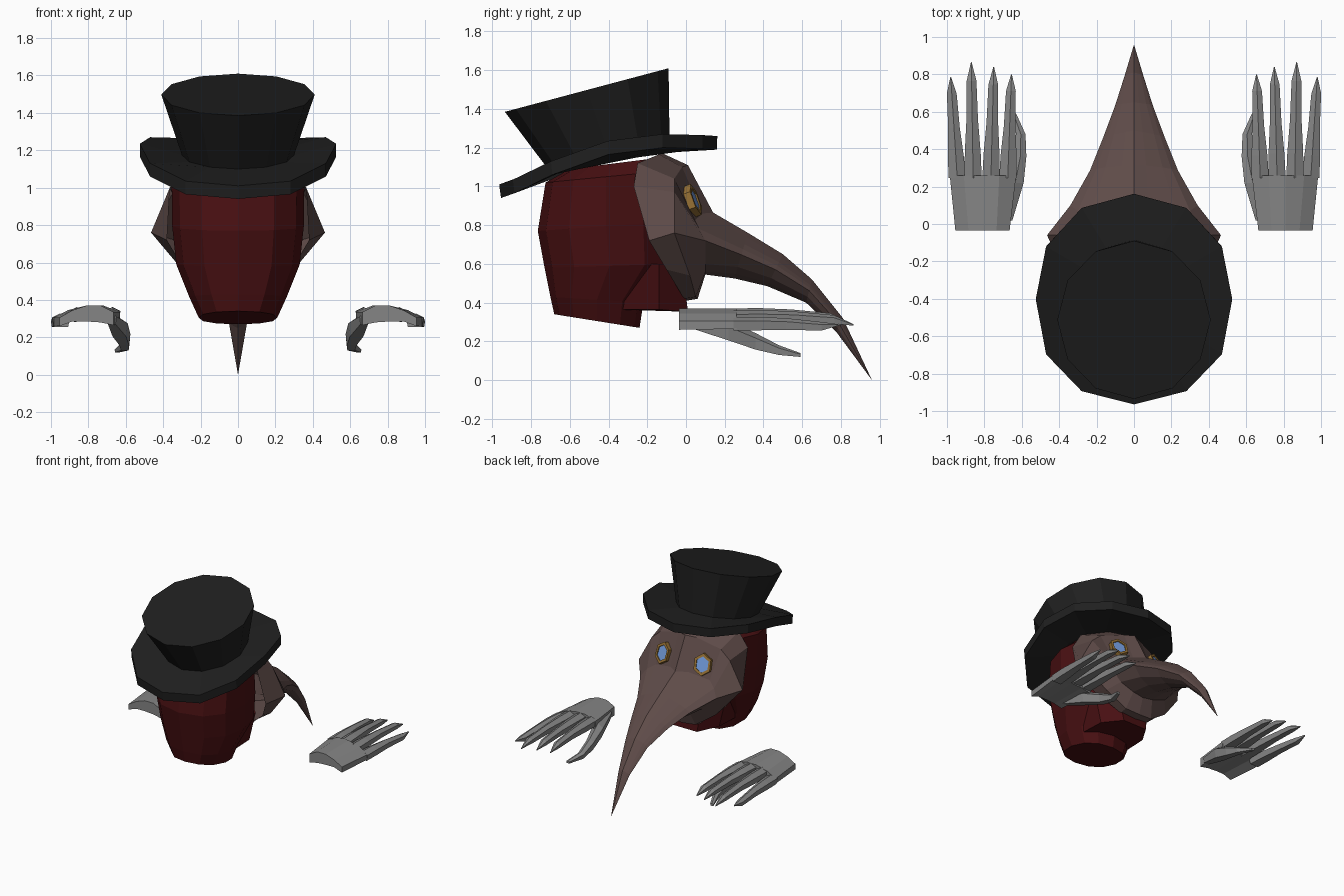
import bpy, bmesh, math
from mathutils import Vector

if "Cube" in bpy.data.objects:
    bpy.data.objects.remove(bpy.data.objects["Cube"])


def material(name, col):
    m = bpy.data.materials.new(name)
    m.diffuse_color = (*col, 1)
    m.use_nodes = True
    m.node_tree.nodes["Principled BSDF"].inputs["Base Color"].default_value = m.diffuse_color
    return m


BLACK = material("black felt", (0.014, 0.014, 0.014))
RED = material("dark red cloth", (0.065, 0.005, 0.006))
BROWN = material("brown leather", (0.115, 0.072, 0.067))
GREY = material("grey glove", (0.235, 0.235, 0.235))
GOLD = material("brass", (0.30, 0.16, 0.035))
BLUE = material("blue glass", (0.17, 0.33, 0.72))


def loft(name, rings, mat, closed=True, caps=(True, True), mirror=False):
    """Skin a list of equal-length point rings."""
    bm = bmesh.new()
    vs = [[bm.verts.new(p) for p in r] for r in rings]
    n = len(rings[0])
    for a, b in zip(vs, vs[1:]):
        for i in range(n if closed else n - 1):
            j = (i + 1) % n
            bm.faces.new((a[i], a[j], b[j], b[i]))
    if caps[0]:
        bm.faces.new(vs[0])
    if caps[1]:
        bm.faces.new(vs[-1])
    bmesh.ops.remove_doubles(bm, verts=bm.verts, dist=0.0005)
    bmesh.ops.recalc_face_normals(bm, faces=bm.faces)
    me = bpy.data.meshes.new(name)
    bm.to_mesh(me)
    bm.free()
    me.materials.append(mat)
    ob = bpy.data.objects.new(name, me)
    bpy.context.collection.objects.link(ob)
    if mirror:
        mod = ob.modifiers.new("mirror", 'MIRROR')
        mod.merge_threshold = 0.002
    return ob


def tilted_ring(yb, yf, hw, zb, zf, n=12, power=1.0):
    """Oval ring running from back (yb, zb) to front (yf, zf)."""
    pts = []
    for i in range(n):
        a = 2 * math.pi * i / n
        s, c = math.sin(a), -math.cos(a)
        s = math.copysign(abs(s) ** power, s)
        c = math.copysign(abs(c) ** power, c)
        t = (c + 1) / 2
        pts.append((hw * s, yb + (yf - yb) * t, zb + (zf - zb) * t))
    return pts


# hat: curled brim and flared, leaning crown
BRIM = [(0, -.955, .94), (.28, -.885, .965), (.47, -.69, 1.06), (.525, -.4, 1.165),
        (.47, -.12, 1.20), (.28, .085, 1.195), (0, .16, 1.19)]
under = BRIM + [(-x, y, z) for x, y, z in BRIM[-2:0:-1]]
over = [(x, y * 1.01, z + .07) for x, y, z in under]
loft("top_hat", [tilted_ring(-.70, -.10, .29, 1.06, 1.18), under, over,
                 tilted_ring(-.72, -.085, .30, 1.10, 1.25),
                 tilted_ring(-.935, -.09, .41, 1.385, 1.61)], BLACK)

# hood over the back of the head
loft("hood", [tilted_ring(*r, power=.88) for r in (
    (-.60, -.12, .27, 1.09, 1.15), (-.725, -.10, .355, 1.02, 1.08),
    (-.765, -.06, .352, .77, .82), (-.73, -.06, .33, .58, .60),
    (-.70, -.22, .26, .43, .40), (-.68, -.24, .21, .34, .27))], RED)

# jaw under the mask
loft("jaw", [[(-w, yb, z), (w, yb, z), (w * .95, ym, z), (w * .5, yf, z - d),
              (-w * .5, yf, z - d), (-w * .95, ym, z)]
             for w, yb, ym, yf, z, d in ((.27, -.4, -.14, -.02, .60, 0),
                                         (.21, -.38, -.14, .01, .365, .012))], RED)

# mask: face sections, then beak sections narrowing to the tip
mask = [
    [(0, -.12, 1.17), (.12, -.14, 1.165), (.30, -.25, 1.12), (.365, -.27, 1.0),
     (.38, -.19, .72), (.29, -.10, .57), (.12, -.01, .42), (0, 0, .41)],
    [(0, .01, 1.11), (.08, -.02, 1.10), (.27, -.06, 1.04), (.35, -.06, .97),
     (.465, -.06, .76), (.28, .02, .54), (.12, .05, .43), (0, .06, .42)],
    [(0, .14, .865), (.08, .085, .86), (.24, .04, .82), (.30, .07, .78),
     (.34, .10, .72), (.21, .10, .60), (.09, .10, .56), (0, .10, .545)]]
SPREAD = ((0, 0), (.10, .28), (.25, .65), (.36, .85), (.48, 1), (.75, .7), (.9, .35), (1, 0))
for yt, zt, yb, zb, w in ((.32, .76, .25, .525, .235), (.50, .65, .42, .485, .165),
                          (.65, .52, .62, .40, .10), (.81, .32, .775, .25, .05),
                          (.96, 0, .96, 0, 0)):
    mask.append([(w * f, yt + (yb - yt) * t, zt + (zb - zt) * t) for t, f in SPREAD])
loft("beaked_mask", mask, BROWN, closed=False, caps=(False, False), mirror=True)

# eyepieces: hexagonal brass rims with glass
NORMAL = Vector((.27, 1, .38)).normalized()
SIDE = NORMAL.cross(Vector((0, 0, 1))).normalized()
UP = SIDE.cross(NORMAL)
EYE = Vector((.175, .030, .925))


def hexagon(r, depth):
    return [EYE + NORMAL * depth + r * (SIDE * (.85 * math.sin(i * math.pi / 3))
            + UP * math.cos(i * math.pi / 3)) for i in range(6)]


loft("eye_rim", [hexagon(r, d) for r, d in ((.085, -.02), (.085, .024), (.062, .024), (.062, .0))],
     GOLD, caps=(False, False), mirror=True)
loft("eye_lens", [hexagon(.064, .008), hexagon(.064, .016)], BLUE, mirror=True)

# gloved hands: arched palm, four fingers, thumb
WRIST_X = (.665, .735, .81, .885, .955)
KNUCKLE_X = (.63, .72, .81, .91, .985)
TOP_Z = (.335, .37, .37, .345, .305)
LOW_Z = (.265, .28, .285, .285, .26)


def palm_ring(xs, y, squash=1.0):
    top = [(x, y, z) for x, z in zip(xs, TOP_Z)]
    low = [(x, y, t + (l - t) * squash) for x, l, t in zip(xs, LOW_Z, TOP_Z)]
    return top + low[::-1]


loft("palm", [palm_ring(WRIST_X, -.035), palm_ring(KNUCKLE_X, .26, .9)], GREY, mirror=True)


def finger_ring(x, y, z, w, h):
    """Ridged five-sided finger section."""
    return [(x, y, z + h / 2), (x + w / 2, y, z + h * .2), (x + w * .4, y, z - h / 2),
            (x - w * .4, y, z - h / 2), (x - w / 2, y, z + h * .2)]


for k, (xb, xt, z, tip) in enumerate(((.675, .655, .325, .80), (.765, .75, .335, .84),
                                      (.86, .87, .325, .865), (.945, .98, .29, .785))):
    rings = []
    for t, w, h, dz in ((0, .092, .07, 0), (.22, .085, .07, .002), (.5, .062, .06, 0),
                        (.84, .052, .045, -.012), (1, .004, .008, -.04 if k < 3 else -.005)):
        rings.append(finger_ring(xb + (xt - xb) * t, .245 + (tip - .245) * t, z + dz, w, h))
    loft(f"finger_{k + 1}", rings, GREY, mirror=True)

loft("thumb", [finger_ring(*r) for r in (
    (.675, .02, .30, .05, .06), (.635, .22, .255, .09, .10), (.608, .36, .20, .065, .085),
    (.605, .48, .155, .05, .05), (.645, .59, .13, .03, .02))], GREY, mirror=True)
